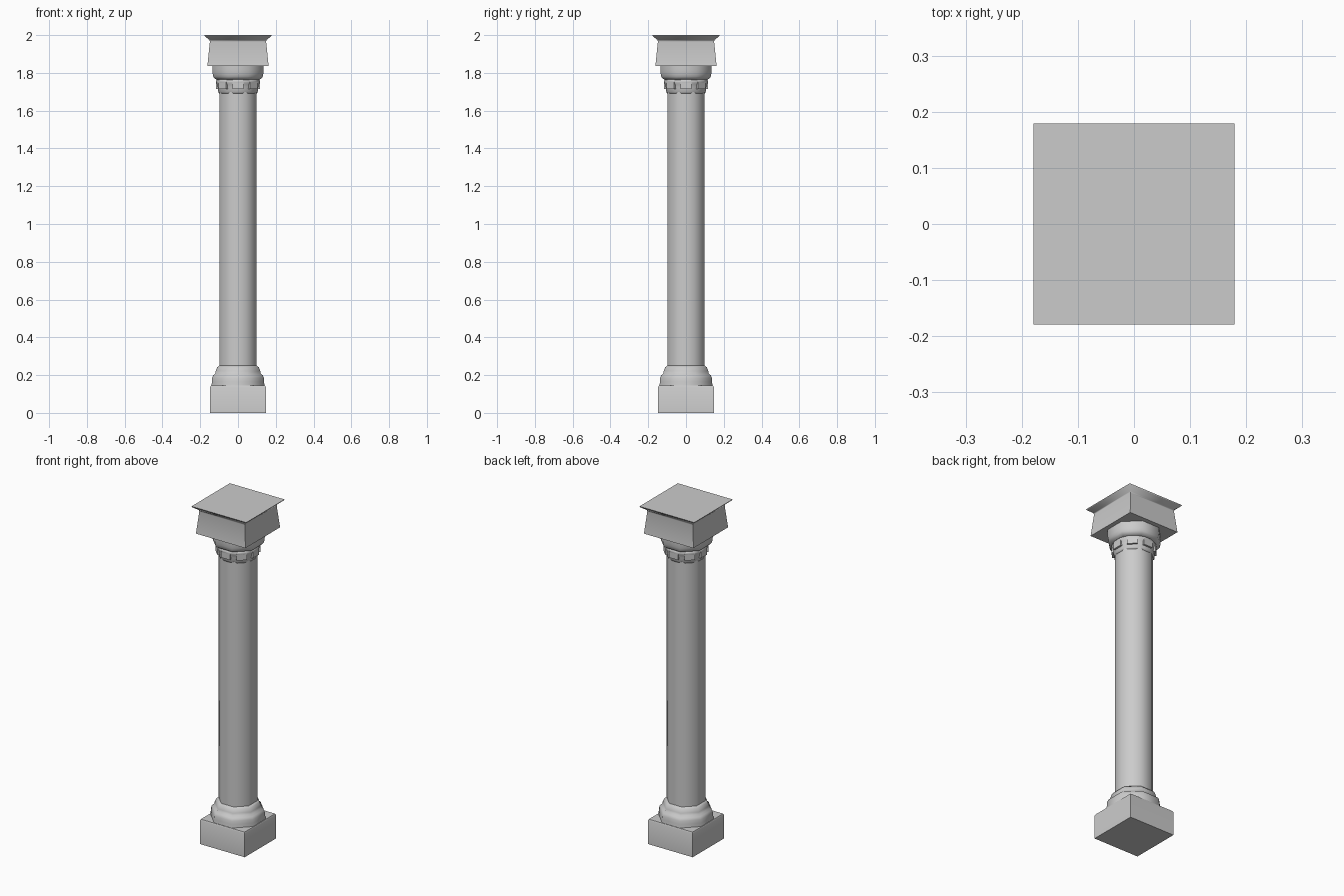
import bpy, bmesh, math
from mathutils import Matrix

if "Cube" in bpy.data.objects:
    bpy.data.objects.remove(bpy.data.objects["Cube"])


def prism(name, profile, sides, angle=40):
    """Stack regular rings; profile = (half width across flats, z), a flat faces front."""
    bm = bmesh.new()
    rings = []
    for half, z in profile:
        r = half / math.cos(math.pi / sides)
        rings.append([bm.verts.new((r * math.cos((i + .5) * math.tau / sides),
                                    r * math.sin((i + .5) * math.tau / sides), z))
                      for i in range(sides)])
    for a, b in zip(rings, rings[1:]):
        for i in range(sides):
            j = (i + 1) % sides
            bm.faces.new((a[i], a[j], b[j], b[i]))
    bm.faces.new(rings[0][::-1])
    bm.faces.new(rings[-1])
    return finish(name, bm, angle)


def finish(name, bm, angle):
    mesh = bpy.data.meshes.new(name)
    bm.to_mesh(mesh)
    bm.free()
    ob = bpy.data.objects.new(name, mesh)
    bpy.context.collection.objects.link(ob)
    bpy.ops.object.select_all(action='DESELECT')
    ob.select_set(True)
    bpy.context.view_layer.objects.active = ob
    bpy.ops.object.shade_smooth_by_angle(angle=math.radians(angle))
    return ob


# Square foot
prism("plinth", [(.147, 0), (.147, .138), (.143, .146)], 4, 60)

# Moulded octagonal base
prism("base_moulding", [(.14, .145), (.138, .165), (.137, .185), (.131, .2),
                        (.12, .208), (.118, .222), (.11, .242), (.1, .25)], 8, 60)

# Octagonal shaft
prism("shaft", [(.098, .24), (.098, 1.7)], 8, 50)

# Necking ring below the capital
prism("neck_ring", [(.099, 1.69), (.104, 1.698), (.106, 1.712), (.11, 1.725),
                    (.111, 1.738), (.117, 1.748), (.117, 1.758), (.111, 1.766)], 16, 60)

# Small blocks around the necking
bm = bmesh.new()
for k in range(8):
    m = (Matrix.Rotation(k * math.tau / 8, 4, 'Z')
         @ Matrix.Translation((.105, 0, 1.733))
         @ Matrix.Diagonal((.024, .056, .038, 1)))
    bmesh.ops.create_cube(bm, size=1, matrix=m)
finish("neck_blocks", bm, 30)

# Swelling bell of the capital
prism("capital_bell", [(.11, 1.763), (.124, 1.77), (.131, 1.78), (.134, 1.795),
                       (.136, 1.815), (.136, 1.842)], 8, 60)

# Square capital block with flared top slab
prism("capital_block", [(.162, 1.837), (.149, 1.965), (.151, 1.975),
                        (.176, 1.994), (.179, 2.0)], 4, 60)
